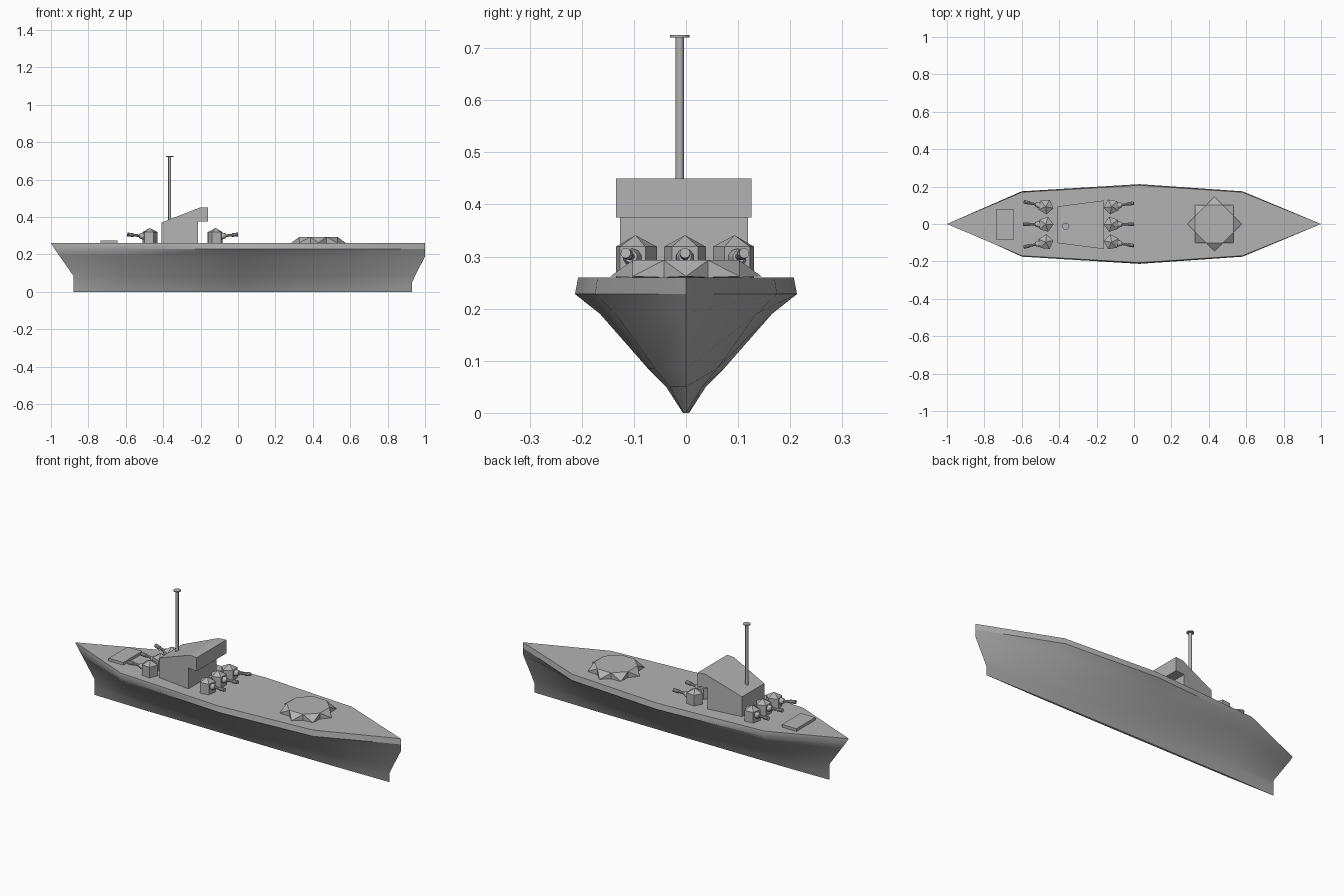
import bpy, bmesh, math
from mathutils import Matrix, Vector

cube = bpy.data.objects.get("Cube")
if cube:
    bpy.data.objects.remove(cube)

grey = bpy.data.materials.new("ship grey")
grey.use_nodes = True
GREY = (0.45, 0.45, 0.45, 1)
grey.diffuse_color = GREY
grey.node_tree.nodes["Principled BSDF"].inputs["Base Color"].default_value = GREY
DECK = 0.26


def finish(name, bm, smooth=None):
    bmesh.ops.recalc_face_normals(bm, faces=bm.faces)
    mesh = bpy.data.meshes.new(name)
    bm.to_mesh(mesh)
    bm.free()
    obj = bpy.data.objects.new(name, mesh)
    bpy.context.collection.objects.link(obj)
    mesh.materials.append(grey)
    if smooth:
        bpy.ops.object.select_all(action='DESELECT')
        obj.select_set(True)
        bpy.context.view_layer.objects.active = obj
        bpy.ops.object.shade_smooth_by_angle(angle=math.radians(smooth))
    return obj


def loft(name, rings, smooth=None):
    """Skin a stack of equal rings and cap both ends."""
    bm = bmesh.new()
    loops = [[bm.verts.new(p) for p in ring] for ring in rings]
    n = len(loops[0])
    for a, b in zip(loops, loops[1:]):
        for i in range(n):
            j = (i + 1) % n
            bm.faces.new((a[i], a[j], b[j], b[i]))
    bm.faces.new(loops[0])
    bm.faces.new(loops[-1])
    return finish(name, bm, smooth)


def ring(radius, z, sides, turn=0.0):
    return [(radius * math.cos(turn + math.tau * i / sides),
             radius * math.sin(turn + math.tau * i / sides), z) for i in range(sides)]


# Hull: height, stern x, bow x, half width
levels = [(0, -0.88, 0.93, 0.006), (0.05, -0.88, 0.93, 0.038),
          (0.085, -0.88, 0.947, 0.073), (0.19, -0.953, 1, 0.165),
          (0.228, -0.98, 1, 0.213), (DECK, -1, 1, 0.207)]
hull = []
for z, stern, bow, w in levels:
    side = [(-0.6, 0.82 * w), (0.03, w), (0.58, 0.82 * w)]
    hull.append([(stern, 0, z)] + [(x, -y, z) for x, y in side]
                + [(bow, 0, z)] + [(x, y, z) for x, y in reversed(side)])
loft("hull", hull, 30)

# Bridge: side profile widened toward the bow
profile = [(-0.41, DECK), (-0.215, DECK), (-0.215, 0.375),
           (-0.16, 0.375), (-0.16, 0.45), (-0.205, 0.45), (-0.41, 0.37)]
loft("bridge", [[(x, -0.004 + s * (0.13 + 0.128 * (x + 0.16)), z) for x, z in profile]
                for s in (-1, 1)])

# Mast with its cap
mast = loft("mast", [ring(0.008, z, 12) for z in (0.36, 0.72)], 40)
cap = loft("mast_cap", [ring(0.019, z, 12) for z in (0.72, 0.725)], 40)
for part in (mast, cap):
    part.location = (-0.365, -0.012, 0)

# Stern hatch
bm = bmesh.new()
bmesh.ops.create_cube(bm, size=1, matrix=Matrix.Translation((-0.69, -0.002, 0.267))
                      @ Matrix.Diagonal((0.09, 0.165, 0.016, 1)))
finish("stern_hatch", bm)

# Eight-pointed pad: flat octagon top, tips sloping to the deck
bm = bmesh.new()
half = math.pi / 8
top = [bm.verts.new(p) for p in ring(0.111, 0.293, 8, half)]
low = [bm.verts.new(p) for p in ring(0.111, DECK, 8, half)]
tips = [bm.verts.new(p) for p in ring(0.145, DECK + 0.002, 8, 2 * half)]
bm.faces.new(top)
bm.faces.new(low)
for i in range(8):
    j = (i + 1) % 8
    bm.faces.new((top[i], tips[i], top[j]))
    bm.faces.new((top[i], low[i], tips[i]))
    bm.faces.new((top[j], tips[i], low[j]))
    bm.faces.new((low[i], low[j], tips[i]))
finish("star_pad", bm).location = (0.43, 0, 0)


# Turrets: pentagonal housing, pyramid roof, stepped barrel along local +x
def turret(name, x, y, heading):
    place = Matrix.Translation((x, y, 0)) @ Matrix.Rotation(heading, 4, 'Z')
    bm = bmesh.new()
    base = [bm.verts.new(p) for p in ring(0.042, DECK, 5, math.pi)]
    eave = [bm.verts.new(p) for p in ring(0.042, 0.319, 5, math.pi)]
    peak = bm.verts.new((0, 0, 0.341))
    bm.faces.new(base)
    for i in range(5):
        j = (i + 1) % 5
        bm.faces.new((base[i], base[j], eave[j], eave[i]))
        bm.faces.new((eave[i], eave[j], peak))
    finish(name + "_housing", bm).matrix_world = place
    steps = [(0.02, 0.019), (0.042, 0.017), (0.056, 0.012), (0.056, 0.007),
             (0.088, 0.007), (0.09, 0.01), (0.121, 0.01)]
    barrel = loft(name + "_barrel", [ring(r, d, 10) for d, r in steps], 35)
    tilt = Matrix.Rotation(math.radians(84), 4, 'Y')
    barrel.matrix_world = place @ Matrix.Translation((0, 0, 0.294)) @ tilt


for row, y in (("left", 0.093), ("middle", -0.002), ("right", -0.097)):
    fan = math.radians(9) * ((y > 0.05) - (y < -0.05))
    turret("fore_" + row + "_turret", -0.12, y, fan)
    turret("aft_" + row + "_turret", -0.472, y, math.pi - 1.4 * fan)
